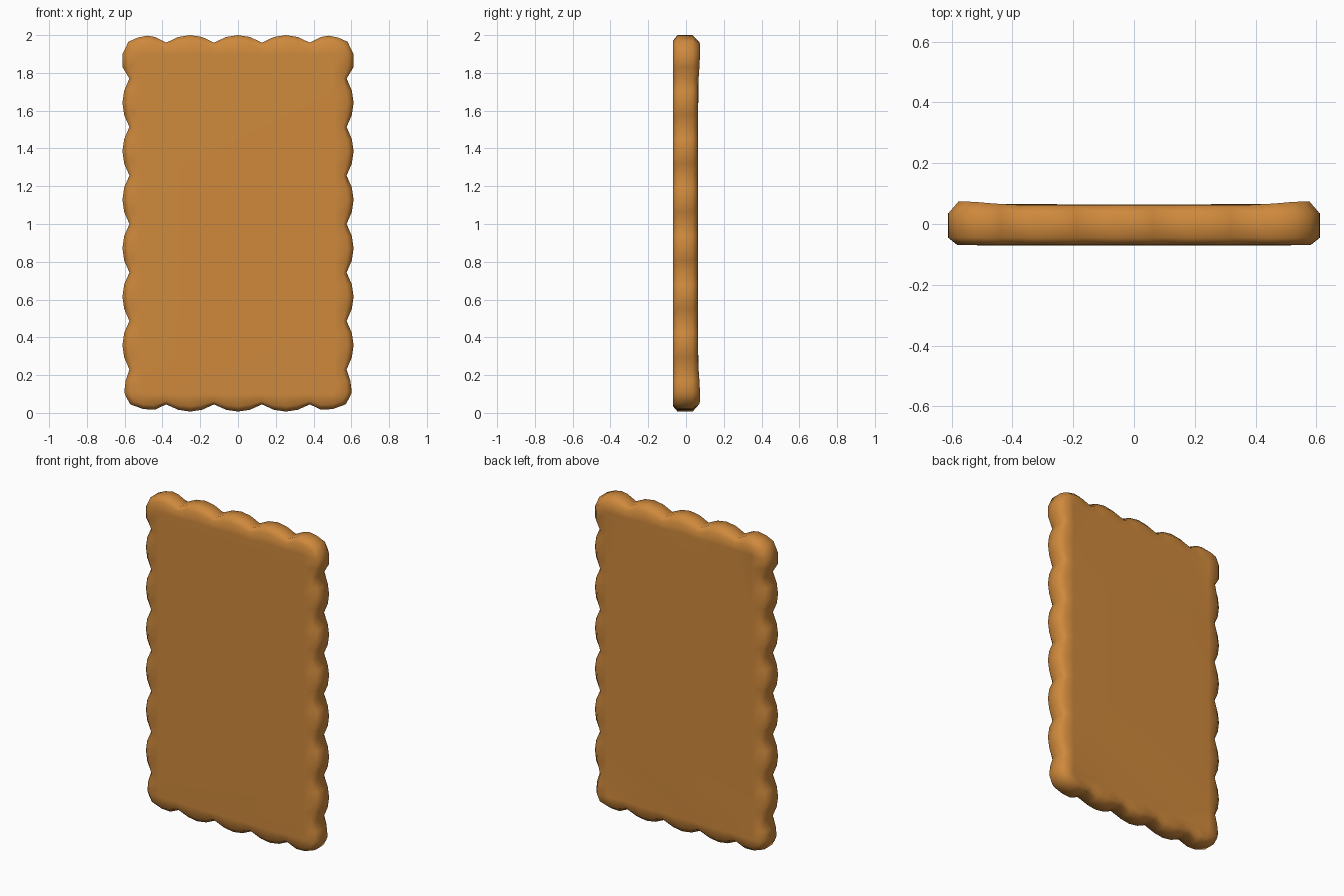
import bpy, bmesh

if "Cube" in bpy.data.objects:
    bpy.data.objects.remove(bpy.data.objects["Cube"])

SEG = 4  # segments per scallop


def scallops(p, q, count, out):
    """Row of shallow arcs from p to q bulging along out (end point excluded)."""
    pts = []
    for i in range(count * SEG):
        f, t = i / (count * SEG), (i % SEG) / SEG
        h = 4 * t * (1 - t)
        pts.append((p[0] + (q[0] - p[0]) * f + out[0] * h,
                    p[1] + (q[1] - p[1]) * f + out[1] * h))
    return pts


def mirror(pts):
    return [(-x, z) for x, z in reversed(pts)]


# Scalloped outline, counter-clockwise seen from the front
low_corner = [(0.38, 0.045), (0.44, 0.017), (0.5, 0.02), (0.57, 0.045), (0.59, 0.08), (0.602, 0.11), (0.595, 0.17)]
top_corner = [(0.575, 1.77), (0.611, 1.83), (0.611, 1.9), (0.58, 1.965), (0.53, 1.987), (0.48, 1.997), (0.44, 1.99)]
side = scallops((0.575, 0.23), (0.575, 1.77), 6, (0.037, 0))
outline = (low_corner + side + top_corner
           + scallops((0.38, 1.96), (-0.38, 1.96), 3, (0, 0.04))
           + [(-0.38, 1.96)] + mirror(top_corner) + mirror(side)
           + mirror(low_corner)
           + scallops((-0.38, 0.045), (0.38, 0.045), 3, (0, -0.038))[1:])


def clamp(v, a, b):
    return max(a, min(b, v))


def ring(bm, inset, y, flare):
    """Outline pulled towards an inner rectangle; the back corners curl slightly."""
    verts = []
    for x, z in outline:
        cx, cz = clamp(x, -0.5, 0.5), clamp(z, 0.11, 1.89)
        curl = clamp((abs(x) - 0.4) / 0.15, 0, 1) * clamp((abs(z - 1) - 0.72) / 0.15, 0, 1)
        verts.append(bm.verts.new((x + (cx - x) * inset, y + flare * curl, z + (cz - z) * inset)))
    return verts


# Biscuit body: rings lofted from front face to back face
bm = bmesh.new()
profile = [(0.9, -0.07, 0), (0.27, -0.069, 0), (0.0, -0.045, 0),
           (0.0, 0.035, 0), (0.3, 0.063, 0.011), (0.9, 0.064, 0.003)]
rings = [ring(bm, *p) for p in profile]
n = len(outline)
for a, b in zip(rings, rings[1:]):
    for i in range(n):
        j = (i + 1) % n
        bm.faces.new((a[i], a[j], b[j], b[i]))
bm.faces.new(rings[0])
bm.faces.new(rings[-1][::-1])
bmesh.ops.remove_doubles(bm, verts=bm.verts, dist=0.0005)
bmesh.ops.recalc_face_normals(bm, faces=bm.faces)
for f in bm.faces:
    f.smooth = True

mesh = bpy.data.meshes.new("biscuit")
bm.to_mesh(mesh)
bm.free()
mat = bpy.data.materials.new("golden brown")
mat.diffuse_color = (0.62, 0.25, 0.045, 1)
mat.use_nodes = True
mat.node_tree.nodes["Principled BSDF"].inputs["Base Color"].default_value = mat.diffuse_color
mesh.materials.append(mat)
bpy.context.collection.objects.link(bpy.data.objects.new("biscuit", mesh))
